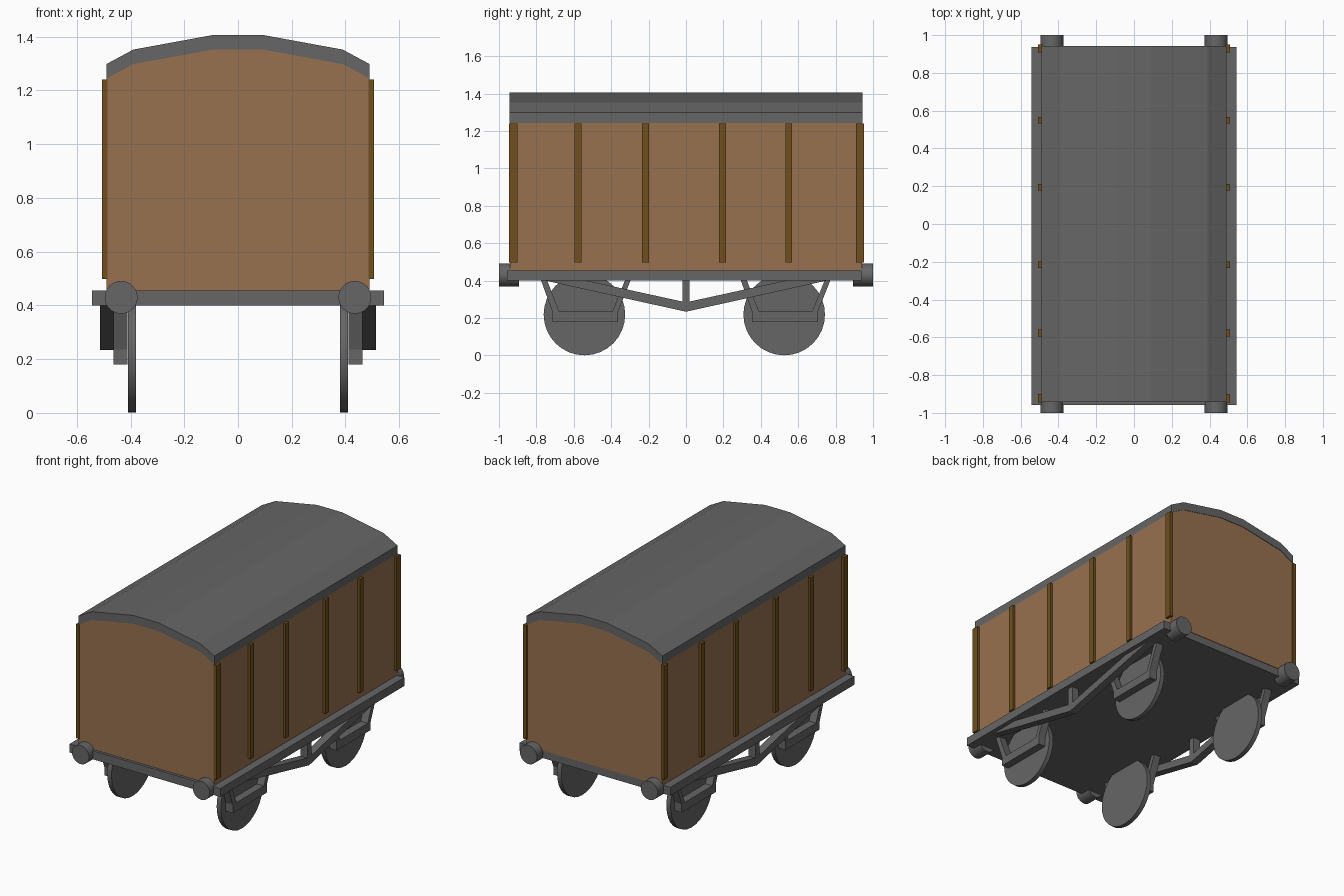
import bpy
import bmesh
from math import radians
from mathutils import Vector

if "Cube" in bpy.data.objects:
    bpy.data.objects.remove(bpy.data.objects["Cube"])


def material(name, rgb):
    mat = bpy.data.materials.new(name)
    mat.use_nodes = True
    mat.diffuse_color = (*rgb, 1)
    mat.node_tree.nodes["Principled BSDF"].inputs["Base Color"].default_value = (*rgb, 1)
    return mat


GREY = material("dark grey", (0.133, 0.133, 0.133))
BROWN = material("wood brown", (0.31, 0.165, 0.08))
DARK = material("dark timber", (0.16, 0.078, 0.013))


def prism(name, outline, axis, lo, hi, mat):
    """Extrude a 2D outline along x (outline is y, z) or along y (outline is x, z)."""
    bm = bmesh.new()
    place = (lambda p: (lo, p[0], p[1])) if axis == "x" else (lambda p: (p[0], lo, p[1]))
    face = bm.faces.new([bm.verts.new(place(p)) for p in outline])
    new = bmesh.ops.extrude_face_region(bm, geom=[face])["geom"]
    shift = Vector((hi - lo, 0, 0)) if axis == "x" else Vector((0, hi - lo, 0))
    bmesh.ops.translate(bm, vec=shift, verts=[v for v in new if isinstance(v, bmesh.types.BMVert)])
    bmesh.ops.recalc_face_normals(bm, faces=bm.faces)
    mesh = bpy.data.meshes.new(name)
    bm.to_mesh(mesh)
    bm.free()
    mesh.materials.append(mat)
    obj = bpy.data.objects.new(name, mesh)
    bpy.context.collection.objects.link(obj)
    return obj


def box(name, x, y, z, mat):
    return prism(name, [(y[0], z[0]), (y[1], z[0]), (y[1], z[1]), (y[0], z[1])], "x", *x, mat)


def disc(name, centre, radius, depth, rotation, mat):
    bpy.ops.mesh.primitive_cylinder_add(vertices=32, radius=radius, depth=depth,
                                        location=centre, rotation=rotation)
    obj = bpy.context.object
    obj.name = name
    obj.data.materials.append(mat)
    bpy.ops.object.shade_smooth_by_angle(angle=radians(30))


# Van body and arched roof share one curve
arch = [(-0.49, 1.298), (-0.39, 1.352), (-0.09, 1.407), (0.09, 1.407), (0.39, 1.352), (0.49, 1.298)]
under = [(x, z - 0.054) for x, z in reversed(arch)]
prism("body", [(-0.49, 0.45), (0.49, 0.45)] + under, "y", -0.94, 0.94, BROWN)
prism("roof", arch + under, "y", -0.943, 0.943, GREY)

# Chassis deck
box("chassis", (-0.543, 0.543), (-0.958, 0.937), (0.4, 0.455), GREY)

# Buffers at the four corners
for x in (-0.435, 0.435):
    for end in (-1, 1):
        disc("buffer", (x, end * 0.946, 0.43), 0.061, 0.108, (radians(90), 0, 0), GREY)

ribs = [(-0.923, 0.045), (-0.577, 0.036), (-0.216, 0.036),
        (0.195, 0.036), (0.549, 0.036), (0.93, 0.043)]
truss = [(-0.75, 0.4), (0, 0.234), (0.75, 0.4), (0.53, 0.4), (0, 0.284), (-0.53, 0.4)]
# Wheel hanger: a U-shaped bracket with splayed legs
hanger = [(-0.235, 0.41), (-0.172, 0.235), (-0.172, 0.18), (0.18, 0.18), (0.18, 0.235),
          (0.25, 0.41), (0.22, 0.41), (0.149, 0.235), (-0.135, 0.235), (-0.203, 0.41)]

for side, s in (("left", 1), ("right", -1)):
    # Upright timber ribs
    for y, w in ribs:
        box(side + "_rib", (s * 0.485, s * 0.507), (y - w / 2, y + w / 2), (0.498, 1.24), DARK)
    # Trussed underframe with its centre post
    prism(side + "_truss", truss, "x", s * 0.463, s * 0.514, GREY)
    box(side + "_truss_post", (s * 0.463, s * 0.514), (-0.02, 0.02), (0.26, 0.41), GREY)
    # Wheels and their hangers
    for y in (-0.543, 0.525):
        disc(side + "_wheel", (s * 0.394, y, 0.219), 0.218, 0.03, (0, radians(90), 0), GREY)
        prism(side + "_hanger", [(y + u, z) for u, z in hanger], "x", s * 0.412, s * 0.463, GREY)
